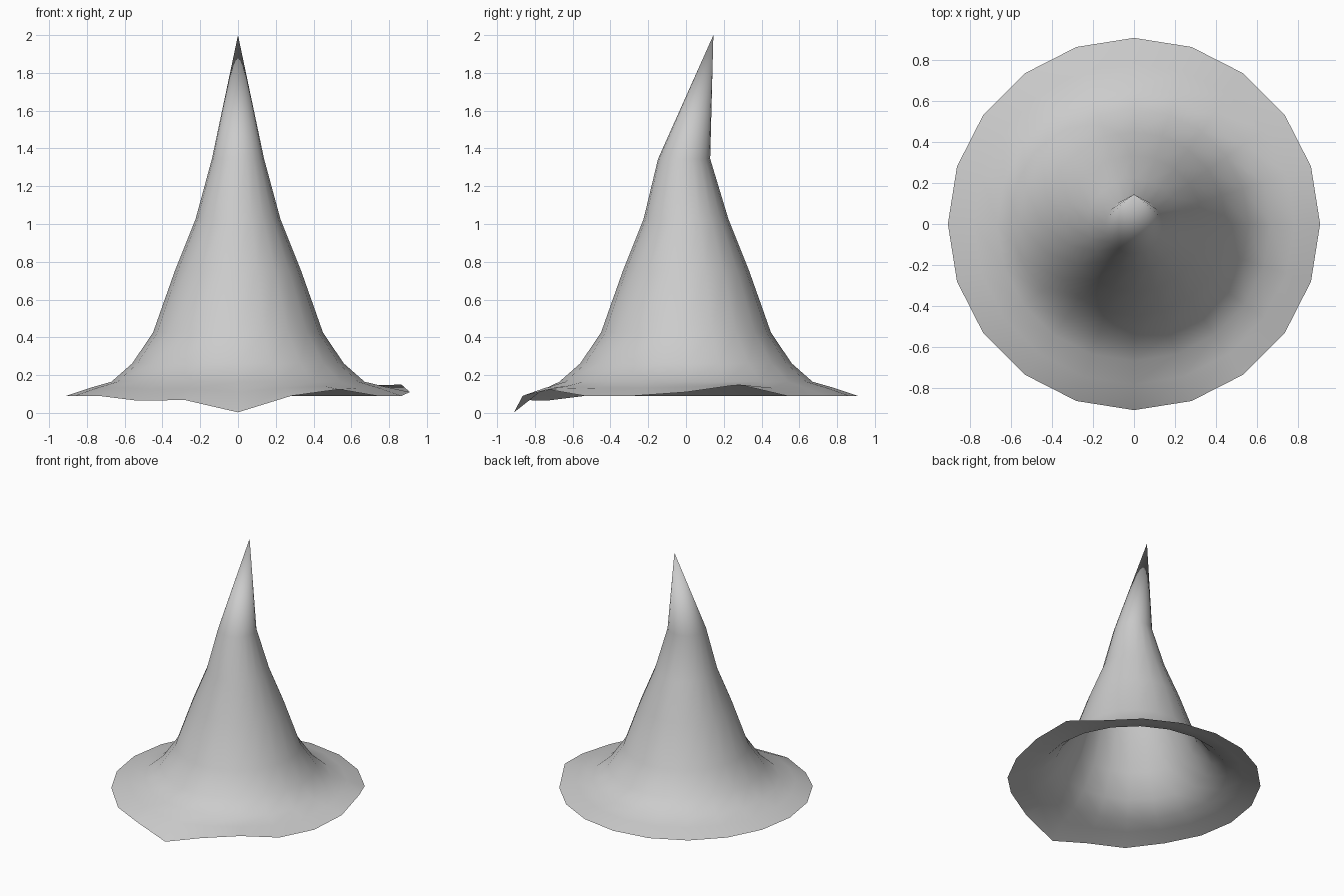
import bpy, bmesh, math

if "Cube" in bpy.data.objects:
    bpy.data.objects.remove(bpy.data.objects["Cube"])

SIDES = 20
# profile of the hat: radius, height, y offset
PROFILE = [(0.91, 0.09, 0), (0.785, 0.132, 0), (0.67, 0.165, 0), (0.56, 0.262, 0),
           (0.45, 0.425, 0), (0.335, 0.75, 0), (0.225, 1.025, 0), (0.138, 1.345, -0.01)]
TIP = (0, 0.145, 2.0)
# bends in the brim: side number (from +x, anticlockwise) -> height change
BENDS = {0: 0.02, 1: 0.06, 18: 0.0, 17: 0.035, 16: 0.0,
         14: -0.022, 15: -0.087, 13: -0.025}

bm = bmesh.new()
rings = []
for level, (r, z, oy) in enumerate(PROFILE):
    ring = []
    for i in range(SIDES):
        a = 2 * math.pi * i / SIDES
        bend = BENDS.get(i, 0) * (1, 0.25)[level] if level < 2 else 0
        ring.append(bm.verts.new((r * math.cos(a), r * math.sin(a) + oy, z + bend)))
    rings.append(ring)

# brim and cone walls
for low, high in zip(rings, rings[1:]):
    for i in range(SIDES):
        j = (i + 1) % SIDES
        bm.faces.new((low[i], low[j], high[j], high[i]))

# bent tip
tip = bm.verts.new(TIP)
top = rings[-1]
for i in range(SIDES):
    bm.faces.new((top[i], top[(i + 1) % SIDES], tip))

for f in bm.faces:
    f.smooth = True
mesh = bpy.data.meshes.new("pointed_hat")
bm.to_mesh(mesh)
bm.free()
hat = bpy.data.objects.new("pointed_hat", mesh)
bpy.context.collection.objects.link(hat)
